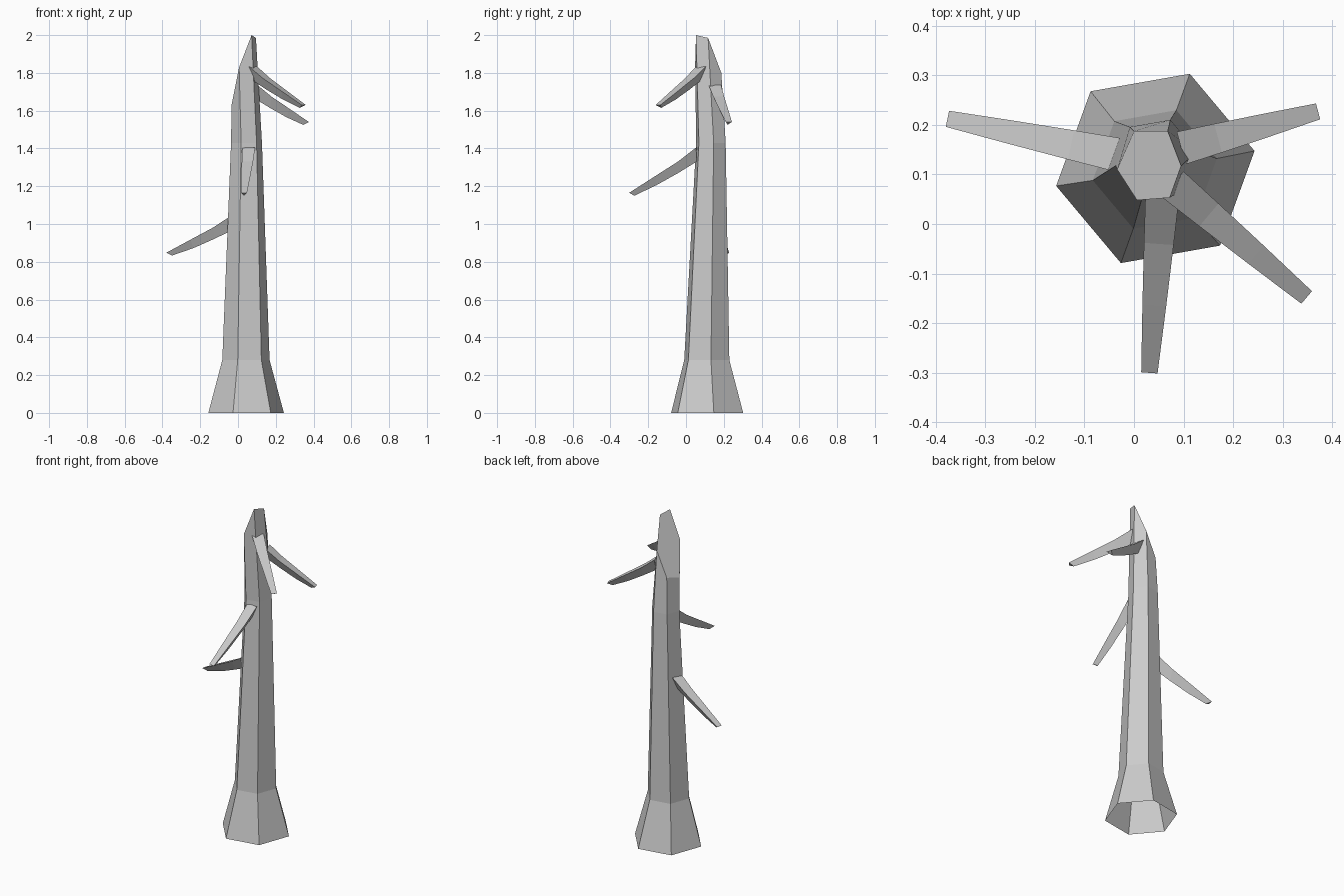
import bpy, bmesh
from math import cos, sin, radians
from mathutils import Vector

if "Cube" in bpy.data.objects:
    bpy.data.objects.remove(bpy.data.objects["Cube"], do_unlink=True)

bark = bpy.data.materials.new("grey_bark")
bark.use_nodes = True
bark.diffuse_color = (0.6, 0.6, 0.6, 1)
bark.node_tree.nodes["Principled BSDF"].inputs["Base Color"].default_value = (0.6, 0.6, 0.6, 1)


def loft(name, rings, cap_start=False):
    """Skin a list of point rings and close the last one."""
    bm = bmesh.new()
    loops = [[bm.verts.new(p) for p in ring] for ring in rings]
    n = len(loops[0])
    for low, high in zip(loops, loops[1:]):
        for i in range(n):
            j = (i + 1) % n
            bm.faces.new((low[i], low[j], high[j], high[i]))
    bm.faces.new(loops[-1])
    if cap_start:
        bm.faces.new(loops[0][::-1])
    bmesh.ops.recalc_face_normals(bm, faces=bm.faces)
    mesh = bpy.data.meshes.new(name)
    bm.to_mesh(mesh)
    bm.free()
    mesh.materials.append(bark)
    obj = bpy.data.objects.new(name, mesh)
    bpy.context.collection.objects.link(obj)
    return obj


def hexagon(x, y, z, r):
    angles = [radians(10 + 60 * i) for i in range(6)]
    return [(x + r * cos(a), y + r * sin(a), z) for a in angles]


# Trunk: flared hollow foot, tapering stem, slanted broken top
broken_top = [(0.095, 0.117, 1.985), (0.068, 0.187, 1.80), (0.0, 0.187, 1.65),
              (-0.034, 0.11, 1.63), (0.006, 0.048, 1.83), (0.072, 0.053, 2.0)]
loft("trunk", [hexagon(0.043, 0.112, 0, 0.203),
               hexagon(0.042, 0.11, 0.28, 0.127),
               hexagon(0.045, 0.132, 1.43, 0.083),
               broken_top])


# Branches: drooping, flat on top with a ridge underneath
def branch(name, root, tip):
    root, tip = Vector(root), Vector(tip)
    along = tip - root
    forward = Vector((along.x, along.y, 0)).normalized()
    side = Vector((-forward.y, forward.x, 0))
    rings = []
    # distance, droop, width, depth, ridge set back
    for s, d, w, h, back in ((0, 0, 0.068, 0.075, 0),
                             (0.27, 0.31, 0.06, 0.06, 0),
                             (0.62, 0.64, 0.048, 0.045, 0.01),
                             (1, 1, 0.033, 0.015, 0.027)):
        p = root + Vector((along.x * s, along.y * s, along.z * d))
        rings.append([p + side * w / 2, p - side * w / 2,
                      p - forward * back - Vector((0, 0, h))])
    loft(name, rings, cap_start=True)


branch("front_branch", (0.057, 0.056, 1.405), (0.031, -0.3, 1.165))
branch("right_branch", (-0.035, 0.14, 1.04), (-0.376, 0.212, 0.848))
branch("upper_front_left_branch", (0.078, 0.08, 1.835), (0.348, -0.148, 1.63))
branch("upper_back_left_branch", (0.095, 0.153, 1.735), (0.371, 0.227, 1.54))
